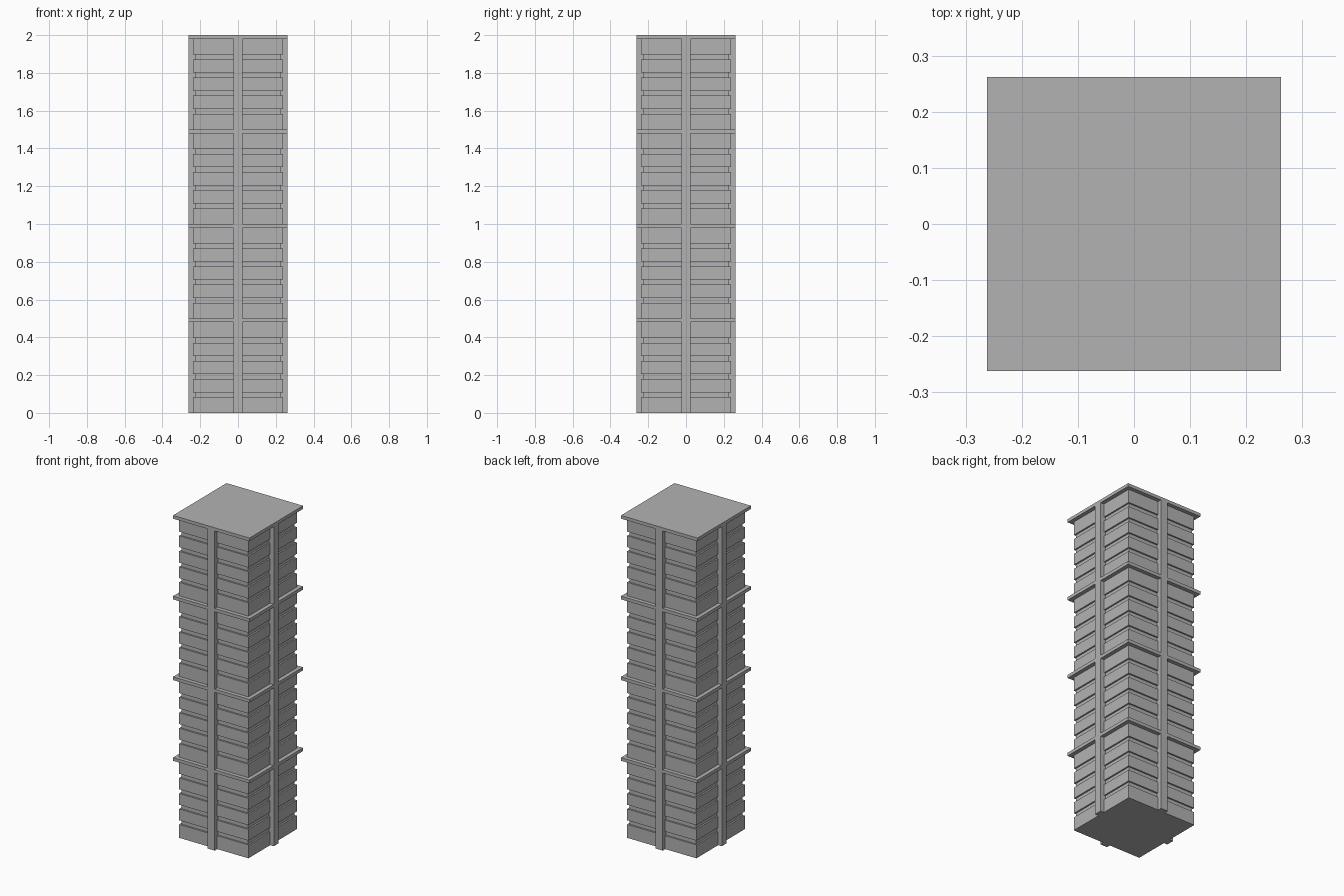
import bpy, bmesh
from mathutils import Matrix, Vector

if "Cube" in bpy.data.objects:
    bpy.data.objects.remove(bpy.data.objects["Cube"])

TIERS = 4
TIER_H = 0.5      # height of one tier including its slab
SLAB_H = 0.02
FLOORS = 5
WALL = 0.2375     # half width of the wall bands
GROOVE = 0.228    # half width inside the grooves
GROOVE_H = 0.026
OUTER = 0.262     # half width of slabs and piers
PIER_W = 0.048

concrete = bpy.data.materials.new("grey concrete")
concrete.diffuse_color = (0.448, 0.448, 0.448, 1)
concrete.use_nodes = True
concrete.node_tree.nodes["Principled BSDF"].inputs["Base Color"].default_value = concrete.diffuse_color


def finish(name, bm):
    bmesh.ops.recalc_face_normals(bm, faces=bm.faces)
    mesh = bpy.data.meshes.new(name)
    bm.to_mesh(mesh)
    bm.free()
    mesh.materials.append(concrete)
    obj = bpy.data.objects.new(name, mesh)
    bpy.context.collection.objects.link(obj)
    return obj


def add_box(bm, lo, hi, turn=0):
    lo, hi = Vector(lo), Vector(hi)
    mat = (Matrix.Rotation(turn, 4, 'Z') @ Matrix.Translation((lo + hi) / 2)
           @ Matrix.Diagonal((*(hi - lo), 1)))
    bmesh.ops.create_cube(bm, size=1, matrix=mat)


def grooved_wall(name, z0):
    """Square tower section stacked from rings, with a groove between floors."""
    height = TIER_H - SLAB_H
    rings = [(WALL, z0)]
    for i in range(1, FLOORS):
        z = z0 + height * i / FLOORS
        a, b = z - GROOVE_H / 2, z + GROOVE_H / 2
        rings += [(WALL, a), (GROOVE, a), (GROOVE, b), (WALL, b)]
    rings.append((WALL, z0 + height))
    bm = bmesh.new()
    loops = [[bm.verts.new((sx * r, sy * r, z))
              for sx, sy in ((-1, -1), (1, -1), (1, 1), (-1, 1))]
             for r, z in rings]
    for low, high in zip(loops, loops[1:]):
        for k in range(4):
            n = (k + 1) % 4
            bm.faces.new((low[k], low[n], high[n], high[k]))
    bm.faces.new(loops[0][::-1])
    bm.faces.new(loops[-1])
    return finish(name, bm)


for t in range(TIERS):
    z0 = t * TIER_H
    top = z0 + TIER_H

    # Grooved wall section
    grooved_wall(f"wall_section_{t + 1}", z0)

    # Projecting floor slab, the last one being the roof
    bm = bmesh.new()
    add_box(bm, (-OUTER, -OUTER, top - SLAB_H), (OUTER, OUTER, top))
    finish("roof_slab" if t == TIERS - 1 else f"floor_slab_{t + 1}", bm)

    # Vertical pier in the middle of each side
    bm = bmesh.new()
    for k in range(4):
        add_box(bm, (-PIER_W / 2, -OUTER, z0), (PIER_W / 2, -0.22, top - SLAB_H),
                k * 1.5707963268)
    # Lift the embedded underside slightly so it does not overlap the wall base
    finish(f"piers_{t + 1}", bm)
